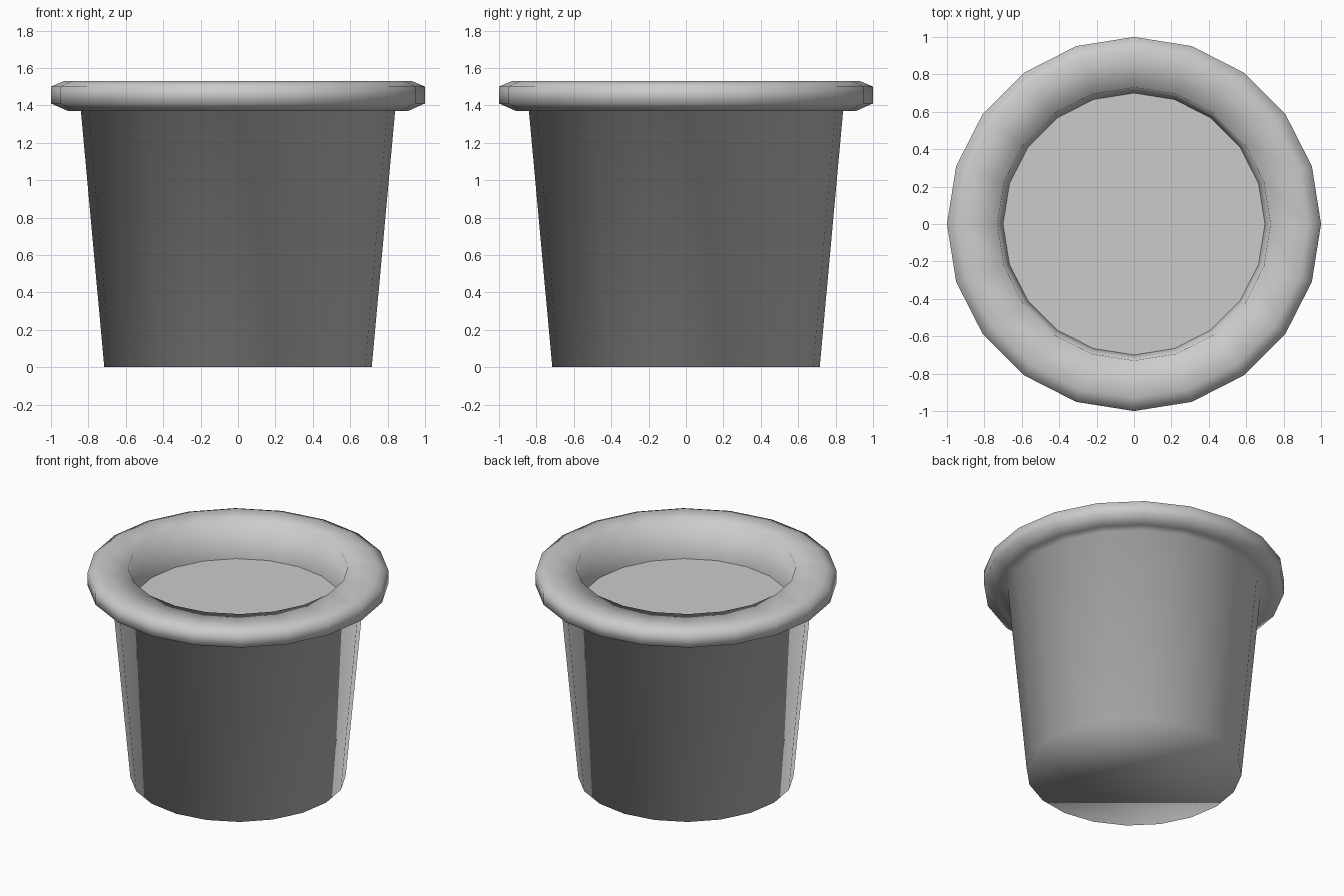
import bpy, bmesh
from math import cos, sin, tau

if "Cube" in bpy.data.objects:
    bpy.data.objects.remove(bpy.data.objects["Cube"])

SIDES = 20


def lathe(name, profile, cap_start=False, cap_end=False, smooth=True):
    """Spin (radius, z) points round the z axis, optionally capping the ends."""
    bm = bmesh.new()
    rings = [[bm.verts.new((r * cos(tau * i / SIDES), r * sin(tau * i / SIDES), z))
              for i in range(SIDES)] for r, z in profile]
    for low, high in zip(rings, rings[1:]):
        for i in range(SIDES):
            j = (i + 1) % SIDES
            bm.faces.new((low[i], low[j], high[j], high[i]))
    if cap_start:
        bm.faces.new(rings[0][::-1])
    if cap_end:
        bm.faces.new(rings[-1])
    for face in bm.faces:
        face.smooth = smooth
    mesh = bpy.data.meshes.new(name)
    bm.to_mesh(mesh)
    bm.free()
    obj = bpy.data.objects.new(name, mesh)
    bpy.context.collection.objects.link(obj)
    return obj


# Tapered pot with a thick chamfered rim and an inner wall down to the soil
lathe("pot", [(0.715, 0.0), (0.84, 1.37), (0.91, 1.37), (1.0, 1.41),
              (1.0, 1.50), (0.93, 1.53), (0.73, 1.53), (0.70, 1.27)],
      cap_start=True)

# Flat soil filling the pot
lathe("soil", [(0.70, 1.27)], cap_end=True, smooth=False)
